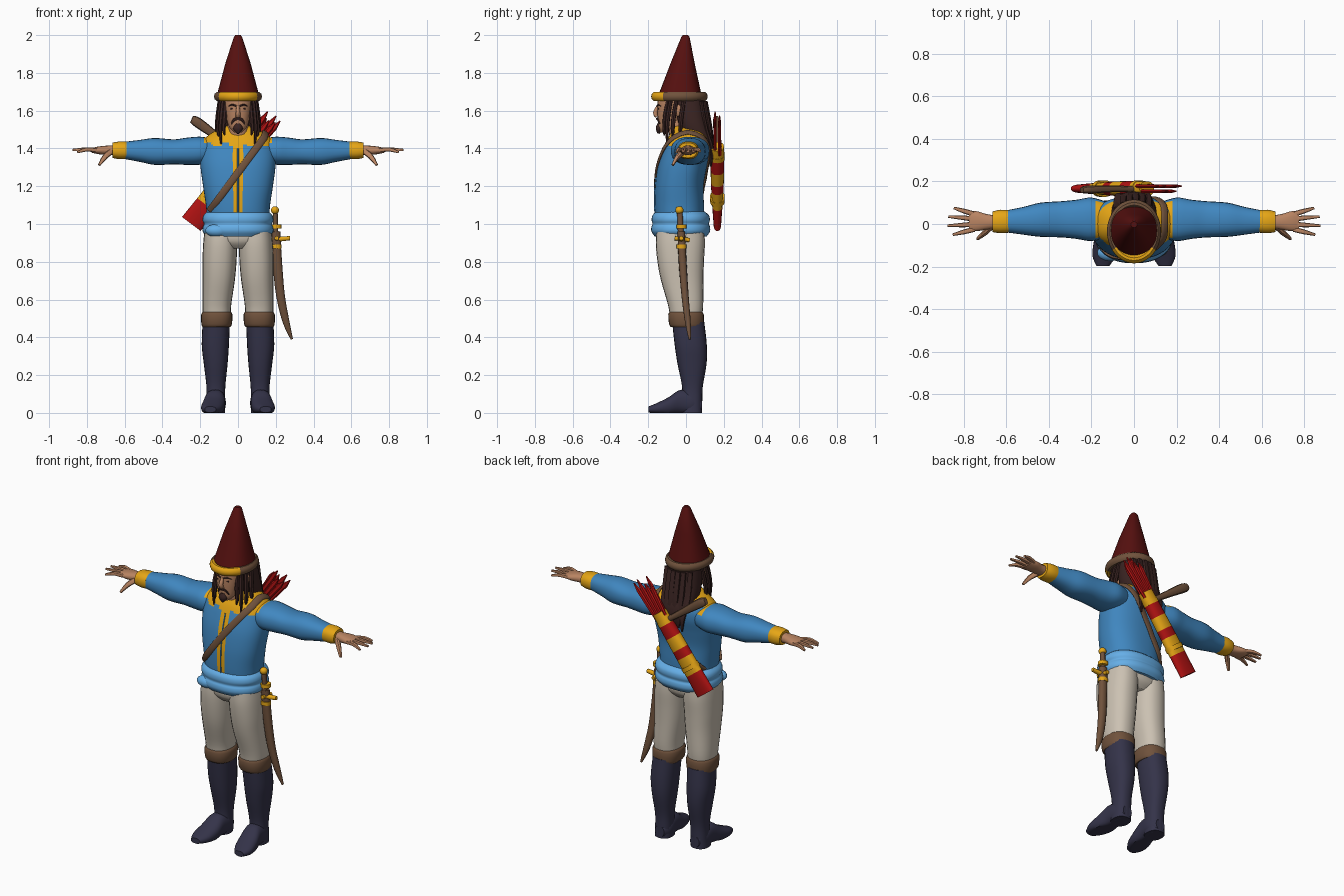
import bpy, bmesh, math, random
from mathutils import Vector

if "Cube" in bpy.data.objects:
    bpy.data.objects.remove(bpy.data.objects["Cube"])
random.seed(3)


def paint(name, code):
    rgb = [int(code[i:i + 2], 16) / 255 for i in (0, 2, 4)]
    lin = [c / 12.92 if c < 0.04 else ((c + 0.055) / 1.055) ** 2.4 for c in rgb] + [1]
    m = bpy.data.materials.new(name)
    m.use_nodes = True
    m.diffuse_color = lin
    b = m.node_tree.nodes["Principled BSDF"]
    b.inputs["Base Color"].default_value = lin
    b.inputs["Roughness"].default_value = 0.8
    return m


maroon = paint("maroon felt", "55100f")
gold = paint("gold trim", "e6a616")
blue = paint("blue cloth", "4087c0")
sky = paint("light blue cloth", "69b4ee")
cream = paint("cream cloth", "cbc1b2")
brown = paint("brown leather", "70523c")
navy = paint("navy leather", "343349")
skin = paint("skin", "b98462")
hair = paint("dark hair", "3a2422")
red = paint("bright red", "b01212")


def smooth_rows(rows, k):
    """Catmull-Rom resampling of rows of numbers."""
    if k < 2:
        return rows
    out = []
    for i in range(len(rows) - 1):
        quad = rows[max(i - 1, 0)], rows[i], rows[i + 1], rows[min(i + 2, len(rows) - 1)]
        for s in range(k):
            t = s / k
            out.append([b + t / 2 * (c - a + t * (2 * a - 5 * b + 4 * c - d + t * (3 * (b - c) + d - a)))
                        for a, b, c, d in zip(*quad)])
    return out + [rows[-1]]


def finish(name, bm, mats, rule, mirror):
    me = bpy.data.meshes.new(name)
    bmesh.ops.recalc_face_normals(bm, faces=bm.faces[:])
    mats = mats if isinstance(mats, list) else [mats]
    if rule:
        for f in bm.faces:
            f.material_index = int(rule(f.calc_center_median()))
    bm.to_mesh(me)
    bm.free()
    for m in mats:
        me.materials.append(m)
    me.shade_smooth()
    me.set_sharp_from_angle(angle=math.radians(42))
    ob = bpy.data.objects.new(name, me)
    bpy.context.scene.collection.objects.link(ob)
    if mirror:
        ob.modifiers.new("Mirror", 'MIRROR')
    return ob


def skin_rings(name, mats, rings, n, rule, mirror, ground=False):
    """Bridge squarish ellipses given as (centre, u, v)."""
    bm = bmesh.new()
    loops = []
    for c, u, v in rings:
        loop = []
        for i in range(n):
            a = math.tau * i / n
            s, t = [math.copysign(abs(w) ** 0.85, w) for w in (math.cos(a), math.sin(a))]
            p = c + u * s + v * t
            if ground:
                p.z = max(p.z, 0)
            loop.append(bm.verts.new(p))
        loops.append(loop)
    for a, b in zip(loops, loops[1:]):
        for i in range(n):
            bm.faces.new((a[i - 1], a[i], b[i], b[i - 1]))
    bm.faces.new(loops[0])
    bm.faces.new(loops[-1])
    return finish(name, bm, mats, rule, mirror)


def loft(name, mats, rows, axis='z', n=24, k=4, rule=None, mirror=False):
    """Rows: position on axis, two centre values, two radii."""
    X, Y, Z = Vector((1, 0, 0)), Vector((0, 1, 0)), Vector((0, 0, 1))
    A, U, V = {'z': (Z, X, Y), 'x': (X, Y, Z), 'y': (Y, X, Z)}[axis]
    rings = [(A * t + U * a + V * b, U * r, V * s) for t, a, b, r, s in smooth_rows(rows, k)]
    return skin_rings(name, mats, rings, n, rule, mirror, axis == 'y')


def tube(name, mats, rows, n=10, k=3, rule=None, mirror=False, ref=lambda p: Vector((0, 1, 0))):
    """Rows: x, y, z, wide radius, radius along ref."""
    rows = smooth_rows(rows, k)
    pts = [Vector(r[:3]) for r in rows]
    rings = []
    for i, r in enumerate(rows):
        d = (pts[min(i + 1, len(pts) - 1)] - pts[max(i - 1, 0)]).normalized()
        u = d.cross(ref(pts[i])).normalized()
        rings.append((pts[i], u * r[3], u.cross(d) * r[4]))
    return skin_rings(name, mats, rings, n, rule, mirror)


def ball(name, mat, loc, size, mirror=False):
    bm = bmesh.new()
    bmesh.ops.create_uvsphere(bm, u_segments=14, v_segments=9, radius=1)
    for v in bm.verts:
        v.co = Vector(loc) + Vector(a * b for a, b in zip(v.co, size))
    return finish(name, bm, mat, None, mirror)


# Tunic with gold yoke and front trim
TORSO = [(1.03, 0, -.033, .165, .128), (1.1, 0, -.035, .17, .13), (1.2, 0, -.035, .185, .128),
         (1.3, 0, -.02, .198, .13), (1.38, 0, 0, .2, .128), (1.44, 0, .01, .185, .115),
         (1.485, 0, .01, .135, .09), (1.52, 0, -.01, .06, .065)]


def torso_y(x, z, side):
    rows = smooth_rows(TORSO, 6)
    _, _, c, rx, ry = min(rows, key=lambda r: abs(r[0] - z))
    p = 2 / 0.85
    return c + side * ry * max(0, 1 - abs(x / rx) ** p) ** (1 / p)


def tunic_rule(c):
    if c.y < 0.03:
        return abs(c.x) < .024 and c.y < 0 or c.z > 1.42 + .012 * math.sin(70 * c.x)
    return c.z > 1.455 and abs(c.x) > .05


loft("tunic", [blue, gold], TORSO, n=64, k=6, rule=tunic_rule)
tube("tunic_seam", blue, [(0, torso_y(0, z, -1) - .001, z, .004, .004)
                          for z in (1.06, 1.12, 1.2, 1.28, 1.34, 1.4)], n=6)

# Sleeves, wrist cuffs and hands
loft("sleeves", [blue, gold], [(.13, .02, 1.39, .085, .062), (.2, .022, 1.388, .102, .074),
     (.27, .022, 1.385, .092, .072), (.34, .022, 1.382, .085, .066), (.44, .02, 1.384, .08, .071),
     (.52, .015, 1.387, .065, .058), (.61, .012, 1.39, .05, .044)], axis='x',
     rule=lambda c: c.x < .185 and c.z > 1.42, mirror=True)
loft("wrist_cuffs", gold, [(.59, .012, 1.39, .053, .046), (.63, .012, 1.39, .055, .047),
     (.665, .01, 1.39, .048, .04)], axis='x', k=2, mirror=True)
loft("palms", skin, [(.64, .01, 1.39, .03, .026), (.69, .01, 1.39, .036, .025),
     (.74, .013, 1.39, .047, .02), (.775, .013, 1.39, .043, .012)], axis='x', n=16, mirror=True)
for i, (x, y, z) in enumerate([(.845, .075, 1.385), (.872, .035, 1.392), (.875, -.008, 1.392), (.85, -.05, 1.38)]):
    base = .047 - .024 * i
    tube("finger", skin, [(.75, base, 1.39, .011, .012), (.8, (base + y) / 2, 1.395, .011, .011),
                          (x, y, z, .006, .006)], n=8, mirror=True)
tube("thumb", skin, [(.67, -.012, 1.385, .016, .014), (.705, -.045, 1.355, .014, .012),
                     (.735, -.07, 1.312, .007, .007)], n=8, mirror=True)

# Sash
loft("sash", sky, [(.935, 0, -.028, .168, .138), (.96, 0, -.028, .187, .155), (.985, 0, -.028, .186, .155),
     (1.0, 0, -.028, .18, .149), (1.02, 0, -.028, .188, .154), (1.045, 0, -.028, .183, .15),
     (1.065, 0, -.03, .165, .13)], n=40, k=3)
ball("sash_fold", sky, (-.11, -.135, .965), (.065, .04, .035))

# Trousers, knee cuffs and boots
loft("trouser_seat", cream, [(.87, 0, -.03, .09, .09), (.91, 0, -.03, .165, .122), (.98, 0, -.03, .17, .125)])
loft("trouser_legs", cream, [(.5, .112, 0, .073, .084), (.57, .112, -.002, .076, .093), (.7, .102, -.02, .085, .112),
     (.8, .098, -.028, .09, .123), (.9, .094, -.03, .09, .13), (.98, .09, -.03, .085, .125)], mirror=True)
loft("knee_cuffs", brown, [(.455, .114, .005, .074, .085), (.47, .113, .002, .081, .092),
     (.52, .112, 0, .083, .094), (.535, .112, 0, .074, .086)], k=2, mirror=True)
loft("boot_shafts", navy, [(.48, .115, .012, .072, .085), (.36, .12, .025, .072, .085), (.26, .118, .032, .063, .077),
     (.14, .117, .034, .05, .055), (.06, .118, .032, .05, .054), (0, .12, .03, .051, .056)], mirror=True)
loft("boot_feet", navy, [(.085, .117, .04, .03, .03), (.04, .117, .05, .052, .06), (-.03, .122, .058, .054, .064),
     (-.09, .13, .036, .06, .048), (-.15, .14, .024, .055, .03), (-.198, .146, .018, .03, .016)],
     axis='y', mirror=True)

# Head and face
loft("neck", skin, [(1.42, 0, -.02, .062, .062), (1.56, 0, -.04, .055, .06)], k=1)
loft("head", skin, [(1.485, 0, -.118, .02, .02), (1.51, 0, -.1, .045, .046), (1.55, 0, -.083, .06, .066),
     (1.6, 0, -.07, .07, .082), (1.65, 0, -.06, .075, .09), (1.69, 0, -.05, .07, .085)])
tube("nose", skin, [(0, -.148, 1.625, .008, .008), (0, -.163, 1.59, .012, .012), (0, -.155, 1.568, .013, .01)])
ball("ears", skin, (.086, -.04, 1.6), (.014, .02, .032), True)
ball("eyes", hair, (.029, -.143, 1.61), (.012, .005, .005), True)
tube("eyebrows", hair, [(.01, -.151, 1.625, .005, .005), (.03, -.146, 1.631, .005, .005),
                        (.05, -.131, 1.624, .003, .004)], n=6, mirror=True)
tube("moustache", hair, [(0, -.153, 1.557, .007, .006), (.02, -.148, 1.553, .007, .006),
                         (.035, -.138, 1.53, .004, .004)], n=8, mirror=True)
tube("beard", hair, [(0, -.142, 1.532, .012, .01), (0, -.143, 1.505, .026, .018), (0, -.145, 1.478, .006, .006)])

# Long hair with hanging locks
loft("hair", hair, [(1.69, 0, .005, .095, .09), (1.6, 0, .02, .104, .085), (1.52, 0, .04, .108, .083),
     (1.45, 0, .072, .1, .075), (1.39, 0, .1, .085, .052), (1.34, 0, .118, .05, .025)])
for x, y, end in [(.07, -.105, 1.47), (.088, -.09, 1.41), (.1, -.06, 1.45), (.107, -.02, 1.44)]:
    tube("side_lock", hair, [(x * .9, y + .01, 1.66, .01, .01), (x, y - .005, 1.57, .012, .012),
                             (x + .005, y - .01, 1.5, .01, .01), (x, y - .01, end, .004, .004)], n=7, mirror=True)
for x in (-.08, -.05, -.02, .01, .04, .07):
    y = .02 + .085 * math.sqrt(1 - (x / .1) ** 2)
    tube("back_lock", hair, [(x, y, 1.65, .016, .01), (x, y + .025, 1.5, .018, .012),
                             (x * .9, .135, 1.4, .016, .012), (x * .8, .13, random.uniform(1.3, 1.35), .005, .005)], n=7)

# Tall pointed hat and rolled brim
loft("hat", maroon, [(1.67, 0, -.033, .115, .118), (1.85, 0, -.018, .067, .064), (1.99, 0, -.003, .022, .022),
                     (2.0, 0, -.003, .014, .014)], n=32, k=1)
bm = bmesh.new()
R, S = 40, 10
grid = []
for i in range(R):
    a = math.tau * i / R
    for j in range(S):
        b = math.tau * j / S
        w = math.cos(b) * .02
        grid.append(bm.verts.new(((.107 + w) * math.cos(a), -.035 + (.13 + w) * math.sin(a),
                                  1.675 + .025 * math.sin(b))))
for i in range(R):
    for j in range(S):
        i2, j2 = (i + 1) % R, (j + 1) % S
        bm.faces.new([grid[p * S + q] for p, q in ((i, j), (i2, j), (i2, j2), (i, j2))])
finish("hat_brim", bm, [brown, gold], lambda c: c.y < -.115, False)

# Shoulder strap across chest and back
line = [(-.15 + .29 * i / 9, 1.07 + .39 * i / 9) for i in range(10)]
front = [(x, torso_y(x, z, -1) - .004, z, .019, .006) for x, z in line]
back = [(x, torso_y(x, z, 1) + .004, z, .019, .006) for x, z in reversed(line)]
tube("strap", brown, front + [(.145, .01, 1.487, .019, .006)] + back, k=2,
     ref=lambda p: p - Vector((0, 0, 1.27)))

# Banded quiver and arrows
A, B = Vector((-.247, .166, 1.0)), Vector((.06, .166, 1.41))
D = (B - A).normalized()
P = Vector((.8, 0, -.6))


def quiver_rule(c):
    t = (c - A).dot(D) / (B - A).length
    return .27 < t < .44 or .54 < t < .7 or t > .83


tube("quiver", [red, gold], [(*A.lerp(B, i / 20), .062 - .001 * i, .02 + .016 * math.sin(i / 20 * 2))
                             for i in range(21)], n=20, k=1, rule=quiver_rule)
for off in (.3, .85):
    tube("quiver_ring", gold, [(*(A.lerp(B, off + d)), .062 - .02 * off, .039) for d in (0, .05)], n=20, k=1)
for i in range(7):
    s = (i - 3) * .011
    base = B - D * .03 + P * s + Vector((0, .012 * (-1) ** i, 0))
    tip = base + D * random.uniform(.19, .245) + P * s * .5
    mid = base.lerp(tip, .8)
    tube("arrow", red, [(*base, .012, .01), (*mid, .015, .009), (*tip, .003, .003)], n=6, k=1)

# Stick slung behind the other shoulder
tube("slung_stick", brown, [(.03, .165, 1.36, .014, .014), (-.1, .165, 1.455, .02, .016),
                            (-.21, .162, 1.535, .027, .02), (-.245, .16, 1.555, .02, .014)])

# Sabre at the left hip
tube("scabbard", brown, [(.2, -.025, .96, .024, .02), (.208, -.018, .8, .025, .021), (.225, -.005, .62, .023, .019),
                         (.255, .01, .48, .018, .015), (.285, .02, .39, .006, .006)], n=12)
tube("sabre_grip", brown, [(.2, -.027, .93, .014, .016), (.197, -.033, 1.07, .013, .015)])
ball("pommel", gold, (.196, -.035, 1.073), (.022, .022, .021))
tube("crossguard", gold, [(.17, -.025, .92, .012, .012), (.215, -.025, .92, .013, .016), (.275, -.025, .925, .011, .011)],
     ref=lambda p: Vector((0, 1, 0)))
tube("crossguard_side", gold, [(.205, -.06, .925, .011, .011), (.205, .02, .915, .011, .011)],
     ref=lambda p: Vector((1, 0, 0)), k=1)
for z in (.87, .975):
    tube("sabre_band", gold, [(.202, -.024, z, .028, .026), (.202, -.024, z + .022, .028, .026)], n=14, k=1)
